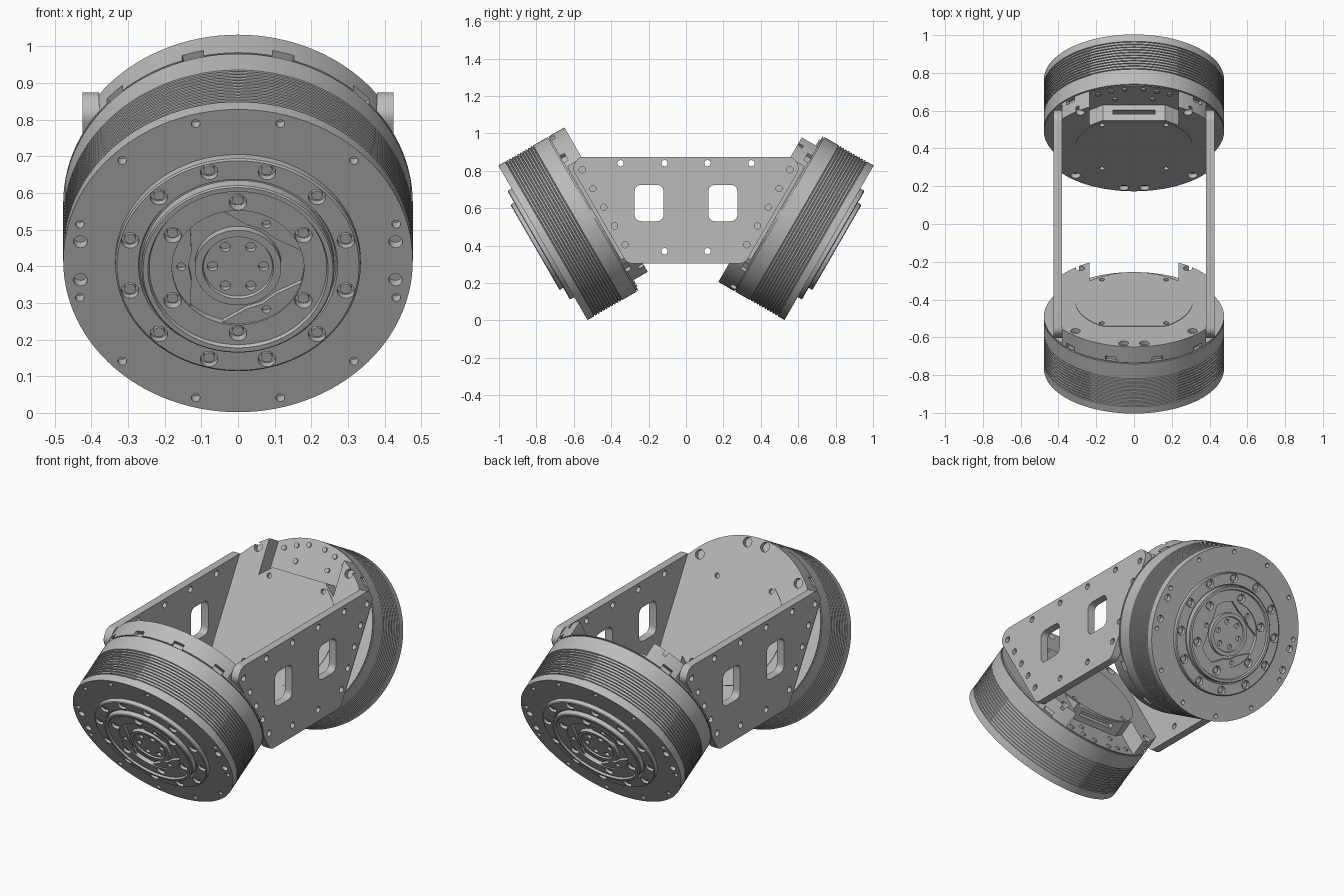
import bpy, bmesh, math
from math import sin, cos, pi, radians
from mathutils import Matrix, Vector

cube = bpy.data.objects.get("Cube")
if cube:
    bpy.data.objects.remove(cube)

grey = bpy.data.materials.new("machined_grey")
grey.use_nodes = True
grey.diffuse_color = (0.5, 0.5, 0.5, 1)
grey.node_tree.nodes["Principled BSDF"].inputs["Base Color"].default_value = (0.5, 0.5, 0.5, 1)

R = 0.477        # housing radius
DRUM = 0.31      # housing length
DEEP = 0.408     # housing plus end cap


def prism(bm, pts, z0, z1, fillet=0):
    """Extruded outline, with optional rounded corners."""
    pts = [Vector(p) for p in pts]
    if fillet:
        out = []
        for i, p in enumerate(pts):
            a = p + (pts[i - 1] - p).normalized() * fillet
            b = p + (pts[(i + 1) % len(pts)] - p).normalized() * fillet
            for k in range(7):
                t = k / 6
                out.append(a * (1 - t) ** 2 + p * 2 * t * (1 - t) + b * t * t)
        pts = out
    low = [bm.verts.new((p.x, p.y, z0)) for p in pts]
    high = [bm.verts.new((p.x, p.y, z1)) for p in pts]
    bm.faces.new(low[::-1])
    bm.faces.new(high)
    for i in range(len(pts)):
        j = (i + 1) % len(pts)
        bm.faces.new((low[i], low[j], high[j], high[i]))


def ring(radius, count, start=0):
    """Evenly spaced points on a circle."""
    return [(radius * cos(start + 2 * pi * i / count), radius * sin(start + 2 * pi * i / count))
            for i in range(count)]


def rod(bm, r, at, z0, z1, sides=20):
    prism(bm, [(at[0] + x, at[1] + y) for x, y in ring(r, sides)], z0, z1)


def box(bm, x0, x1, y0, y1, z0, z1):
    prism(bm, [(x0, y0), (x1, y0), (x1, y1), (x0, y1)], z0, z1)


def lathe(bm, profile, sides=112):
    """Revolve (radius, z) points about z; the first and last lie on the axis."""
    rows = [[bm.verts.new((x, y, z)) for x, y in ring(r, sides)] for r, z in profile[1:-1]]
    for a, b in zip(rows, rows[1:]):
        for i in range(sides):
            j = (i + 1) % sides
            bm.faces.new((a[i], a[j], b[j], b[i]))
    bm.faces.new(rows[0][::-1])
    bm.faces.new(rows[-1])


def make(name, build, matrix, cut=None):
    """Build a part, subtract its cutters, then place and shade it."""
    def mesh_object(label, fn):
        bm = bmesh.new()
        fn(bm)
        bmesh.ops.recalc_face_normals(bm, faces=bm.faces[:])
        me = bpy.data.meshes.new(label)
        bm.to_mesh(me)
        bm.free()
        ob = bpy.data.objects.new(label, me)
        bpy.context.collection.objects.link(ob)
        return ob
    ob = mesh_object(name, build)
    if cut:
        cutter = mesh_object(name + "_cutter", cut)
        mod = ob.modifiers.new("cut", 'BOOLEAN')
        mod.operation, mod.solver, mod.object = 'DIFFERENCE', 'EXACT', cutter
        mod.use_self = True
        dg = bpy.context.evaluated_depsgraph_get()
        me = bpy.data.meshes.new_from_object(ob.evaluated_get(dg))
        ob.modifiers.clear()
        ob.data = me
        bpy.data.objects.remove(cutter)
    ob.data.materials.clear()
    ob.data.materials.append(grey)
    ob.matrix_world = matrix
    bpy.ops.object.select_all(action='DESELECT')
    ob.select_set(True)
    bpy.context.view_layer.objects.active = ob
    bpy.ops.object.shade_smooth_by_angle(angle=radians(30))
    return ob


# Drum housing: finned cylinder with screw holes in its outer face
def drum(bm):
    prof = [(0, -DRUM), (R - .008, -DRUM), (R - .008, -DRUM + .006), (R, -DRUM + .006)]
    for i in range(11):
        z = -.215 + i * .0165
        prof += [(R, z), (R - .006, z + .002), (R - .006, z + .006), (R, z + .008)]
    lathe(bm, prof + [(R, 0), (0, 0)])


def drum_holes(bm):
    for p in ring(.447, 12, radians(15)):
        rod(bm, .012, p, -.03, .02)
    for sx in (-1, 1):
        for sy in (-1, 1):
            rod(bm, .019, (sx * .43, sy * .06), -.03, .02)


# Output flange: stepped disc with a recessed centre
def flange(bm):
    lathe(bm, [(0, -.01), (.335, -.01), (.335, .022), (.33, .026), (.272, .026), (.268, .016),
               (.263, .016), (.263, .045), (.259, .049), (.246, .049), (.242, .038),
               (.18, .038), (.18, .016), (.118, .016), (.118, .038), (.097, .038), (.094, .03),
               (0, .03)])


def flange_holes(bm):
    for p in ring(.305, 12, radians(15)):
        rod(bm, .024, p, .005, .06)
    for p in ring(.206, 6, radians(30)):
        rod(bm, .024, p, .012, .06)
    for p in ring(.07, 6, 0):
        rod(bm, .014, p, .015, .06)


# Screw heads and the three raised pads in the centre recess
def screws(bm):
    for p in ring(.305, 12, radians(15)):
        lathe_head(bm, p, .0, .017)
    for p in ring(.206, 6, radians(30)):
        lathe_head(bm, p, .0, .027)


def lathe_head(bm, p, z0, z1):
    rod(bm, .015, p, z0, z1, 16)


def pads(bm):
    for k in range(3):
        mid = radians(60 + 120 * k)
        arc = [mid + radians(a) for a in range(-44, 45, 8)]
        inner = [mid + radians(a) for a in (20, 0, -20)]
        prism(bm, [(.181 * cos(a), .181 * sin(a)) for a in arc]
              + [(.135 * cos(a), .135 * sin(a)) for a in inner], .01, .032)


def pad_holes(bm):
    for p in ring(.155, 3, radians(60)):
        rod(bm, .012, p, .015, .06)


# End cap: side flats, connector pocket between two posts, rim notches and screw holes
def cap(bm):
    rod(bm, R, (0, 0), -DEEP, -DRUM, 112)


def cap_cuts(bm):
    back = -DEEP - .05
    for s in (-1, 1):
        box(bm, *sorted((s * .38, s * .6)), -.6, .6, back, -DRUM - .008)
        rod(bm, .024, (s * .285, .355), back, -DEEP + .03)
        for p in ((.31, -.31), (.055, -.44)):
            rod(bm, .026, (s * p[0], p[1]), back, -DEEP + .025)
        for p in ((.17, .23), (.17, -.23)):
            rod(bm, .014, (s * p[0], p[1]), back, -DEEP + .015)
    prism(bm, [(-.235, .6), (-.235, .22), (-.165, .275), (.165, .275), (.235, .22), (.235, .6)],
          back, -DRUM - .004)
    box(bm, -.11, .11, .24, .29, -.372, -.345)
    for p in ring(R, 12, radians(15)):
        if abs(p[0]) < .37 and not (p[1] > 0 and abs(p[0]) < .2):
            a = math.atan2(p[1], p[0])
            pts = [(-.025, -.03), (.02, -.03), (.02, .03), (-.025, .03)]
            prism(bm, [(p[0] + x * cos(a) - y * sin(a), p[1] + x * sin(a) + y * cos(a))
                       for x, y in pts], -DRUM - .028, -DRUM + .01)


# Round cover with one straight edge, outlined by a thin step
def cover(bm):
    prism(bm, [(x, min(y, .26)) for x, y in ring(.31, 80)], -DEEP - .003, -DEEP + .01)


def cover_holes(bm):
    for sx in (-1, 1):
        for sy in (-1, 1):
            rod(bm, .014, (sx * .17, sy * .23), -DEEP - .02, -DEEP + .02)


def pocket_screws(bm):
    for x, y in ((.05, .44), (.12, .42), (.19, .39), (.1, .34)):
        for s in (-1, 1):
            rod(bm, .014, (s * x, y), -DRUM - .012, -DRUM, 16)


# Two actuators, each leaning outward and down by 30 degrees
tilt = Matrix.Translation((0, -.765, .415)) @ Matrix.Rotation(radians(120), 4, 'X')
for label, spin, cap_turn in (("front", 0, pi), ("rear", pi, 0)):
    m = Matrix.Rotation(spin, 4, 'Z') @ tilt
    turned = m @ Matrix.Rotation(cap_turn, 4, 'Z')
    make(label + "_drum_housing", drum, m, drum_holes)
    make(label + "_output_flange", flange, m, flange_holes)
    make(label + "_flange_screws", screws, m)
    make(label + "_hub_pads", pads, m, pad_holes)
    make(label + "_end_cap", cap, turned, cap_cuts)
    make(label + "_cap_cover", cover, m, cover_holes)
    make(label + "_pocket_screws", pocket_screws, turned)


# Side plates joining the actuators, with two windows and screw holes
def plate(bm):
    prism(bm, [(-.315, .305), (.315, .305), (.61, .815), (.575, .875), (-.575, .875), (-.61, .815)],
          0, .045, .03)


def plate_cuts(bm):
    for s in (-1, 1):
        prism(bm, [(s * .275, .53), (s * .12, .53), (s * .12, .725), (s * .275, .725)],
              -.05, .1, .04)
        for p in ((.115, .84), (.35, .84), (.115, .37)):
            rod(bm, .017, (s * p[0], p[1]), -.05, .1)
        for i in range(-2, 3):
            rod(bm, .017, (s * (.44 + i * .0575), .605 + i * .1), .025, .1)


axes = Matrix(((0, 0, 1, 0), (1, 0, 0, 0), (0, 1, 0, 0), (0, 0, 0, 1)))
for label, turn in (("left", 0), ("right", pi)):
    m = Matrix.Rotation(turn, 4, 'Z') @ Matrix.Translation((.38, 0, 0)) @ axes
    make(label + "_side_plate", plate, m, plate_cuts)
